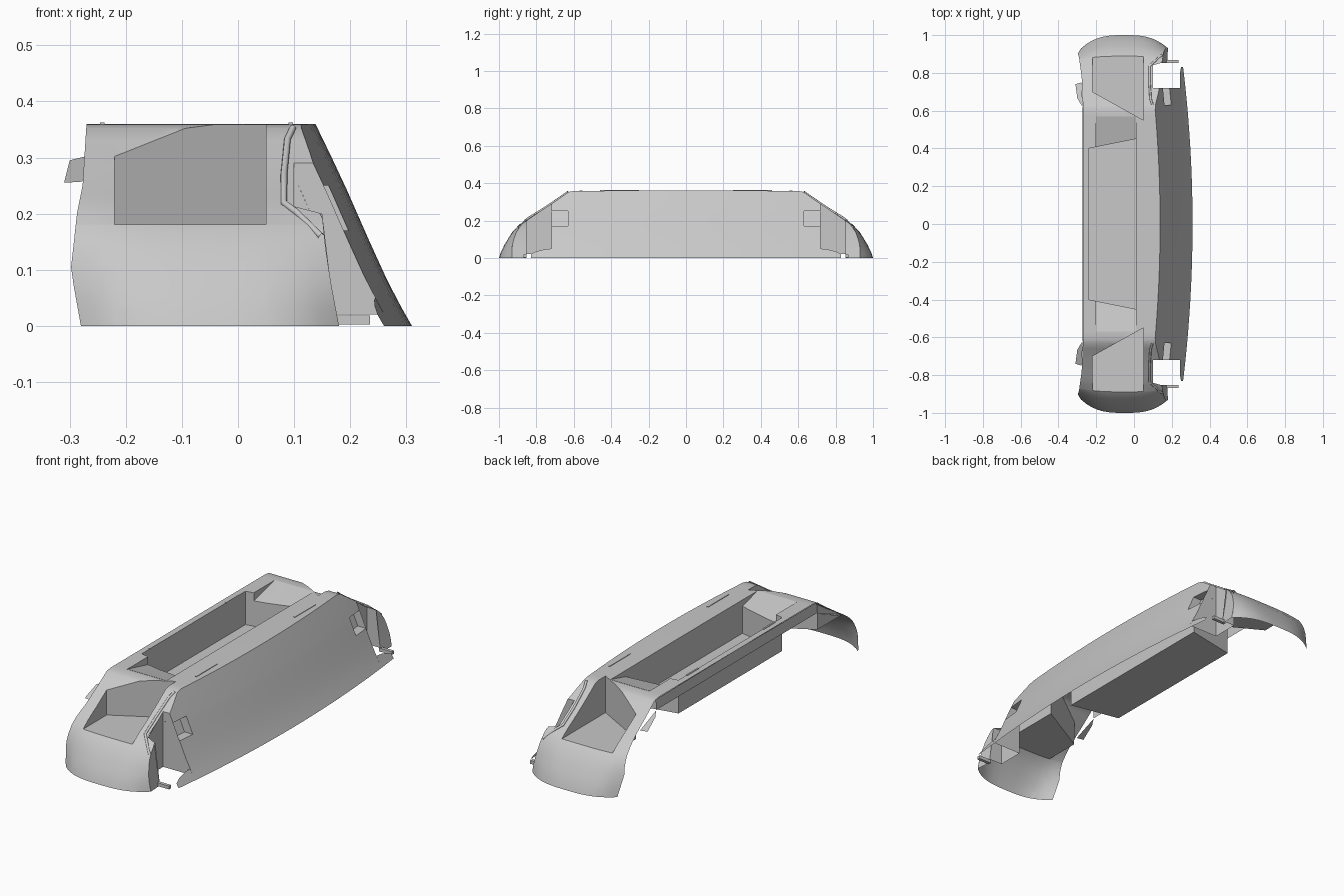
import bpy, bmesh, math
from mathutils import Vector

old = bpy.data.objects.get("Cube")
if old:
    bpy.data.objects.remove(old)

GREY = (0.58, 0.58, 0.58, 1)
mat = bpy.data.materials.new("plain grey")
mat.use_nodes = True
mat.diffuse_color = GREY
mat.node_tree.nodes["Principled BSDF"].inputs["Base Color"].default_value = GREY


def lerp(points, t):
    """Piecewise linear value from (t, value) pairs."""
    for (a, va), (b, vb) in zip(points, points[1:]):
        if t <= b:
            return va + (vb - va) * max(0, t - a) / (b - a)
    return points[-1][1]


# Shape rules: end slope height, rim edges and side skin
SLOPE = [(0, .36), (.6, .359), (.63, .352), (.7, .302), (.78, .25), (.84, .215),
         (.89, .18), (.93, .137), (.97, .072), (.99, .03), (1, 0)]
LEFT = [(0, -.28), (.1, -.298), (.2, -.287), (.25, -.277), (.36, -.27)]
RIGHT = [(0, .18), (.08, .165), (.14, .156), (.2, .15), (.212, .1), (.36, .1)]
SKIN = [(0, .31), (.04, .287), (.09, .262), (.14, .239), (.19, .217),
        (.24, .195), (.3, .167), (.36, .138)]


def skin_x(y, z):
    return lerp(SKIN, z) - .05 * (y / .83) ** 2


def end_y(x, y):
    """Round the end in plan, more towards the bottom."""
    t = max(0, (y - .62) / .38)
    return y - .07 * abs((x + .05) / .23) ** 3 * t ** 4


def finish(name, bm, facing):
    """Turn faces outward, mirror front to back and shade."""
    bmesh.ops.remove_doubles(bm, verts=bm.verts, dist=.0003)
    bmesh.ops.recalc_face_normals(bm, faces=bm.faces)
    total = sum((f.normal * f.calc_area() for f in bm.faces), Vector())
    if total.dot(Vector(facing)) < 0:
        bmesh.ops.reverse_faces(bm, faces=bm.faces)
    me = bpy.data.meshes.new(name)
    bm.to_mesh(me)
    bm.free()
    me.materials.append(mat)
    ob = bpy.data.objects.new(name, me)
    bpy.context.collection.objects.link(ob)
    mod = ob.modifiers.new("front and back", 'MIRROR')
    mod.use_axis = (False, True, False)
    mod.merge_threshold = .0005
    bpy.ops.object.select_all(action='DESELECT')
    ob.select_set(True)
    bpy.context.view_layer.objects.active = ob
    bpy.ops.object.shade_smooth_by_angle(angle=math.radians(30))


def grid(bm, rows):
    verts = [[bm.verts.new(p) for p in row] for row in rows]
    for r, s in zip(verts, verts[1:]):
        for i in range(len(r) - 1):
            bm.faces.new((r[i], r[i + 1], s[i + 1], s[i]))


def cut(bm, co, no):
    geom = bm.verts[:] + bm.edges[:] + bm.faces[:]
    bmesh.ops.bisect_plane(bm, geom=geom, dist=1e-5, plane_co=co, plane_no=no)


def sink(bm, inside, move):
    """Extrude the faces that pass a rule and move them, leaving walls."""
    faces = [f for f in bm.faces if abs(f.normal.z) + abs(f.normal.x) > .1
             and inside(f.calc_center_median())]
    res = bmesh.ops.extrude_face_region(bm, geom=faces)
    bmesh.ops.delete(bm, geom=faces, context='FACES')
    for v in res["geom"]:
        if isinstance(v, bmesh.types.BMVert):
            move(v)
    # no wall on the mirror plane
    bm.normal_update()
    seam = [f for f in bm.faces if all(abs(v.co.y) < 1e-4 for v in f.verts)]
    bmesh.ops.delete(bm, geom=seam, context='FACES')


def plate(name, points, facing):
    bm = bmesh.new()
    bm.faces.new([bm.verts.new(p) for p in points])
    finish(name, bm, facing)


def block(name, lo, hi):
    bm = bmesh.new()
    bmesh.ops.create_cube(bm, size=1)
    for v in bm.verts:
        v.co = [a + (b - a) * (c + .5) for a, b, c in zip(lo, hi, v.co)]
    finish(name, bm, (0, 0, 1))


# Top deck running into the rounded end, with trough and corner pits sunk in
bm = bmesh.new()
rows = []
for y in [0, .2, .4, .55, .6, .615, .63, .66, .7, .74, .78, .81, .843, .86,
          .875, .89, .91, .93, .95, .97, .98, .99, 1]:
    z = lerp(SLOPE, y)
    x0, x1 = lerp(LEFT, z), lerp(RIGHT, z)
    xs = [x0 + (x1 - x0) * i / 16 for i in range(17)]
    rows.append([(x, end_y(x, y), z) for x in xs])
grid(bm, rows)


def trough_end(x):
    return .4 + .2 * (x + .24)


def pit_back(x):
    return .7 - (x + .22) * .15 / .27


for x in (-.24, -.22, -.2, .01, .05):
    cut(bm, (x, 0, 0), (1, 0, 0))
cut(bm, (0, .57, 0), (0, 1, 0))
cut(bm, (0, 0, .181), (0, 0, 1))
cut(bm, (-.24, .4, 0), (-.2, 1, 0))
cut(bm, (-.22, .7, 0), (.15, .27, 0))
bm.normal_update()


def in_trough(c):
    return -.24 < c.x < .01 and c.y < trough_end(c.x)


def in_scoop(c):
    return in_trough(c) or (-.2 < c.x < .01 and c.y < .57)


def ramp(v):
    v.co.z = .36 - .04 * min(1, max(0, .57 - v.co.y) / .15)


def trough_floor(v):
    v.co.z = .196


def pit_floor(v):
    v.co.z = .18


sink(bm, in_scoop, ramp)
sink(bm, lambda c: in_trough(c) and c.z < .345, trough_floor)
sink(bm, lambda c: -.22 < c.x < .05 and c.y > pit_back(c.x) and c.z > .181, pit_floor)
finish("deck_and_ends", bm, (0, 0, 1))

# Turned-down rear edge of the deck
plate("rear_flange", [(-.27, 0, .36), (-.27, .62, .356), (-.272, .62, .305),
                      (-.272, 0, .305)], (-1, 0, 0))

# Side return of the rounded end, back to the lamp opening
bm = bmesh.new()
rows = []
for y in (.87, .89, .91, .93, .95, .97, .985, 1):
    z = lerp(SLOPE, y)
    x = lerp(RIGHT, z)
    rows.append([(x, end_y(x, y), z), (x - .005, .852, z)])
grid(bm, rows)
finish("end_return", bm, (1, 0, 0))

# Long curved side skin with a folded top edge and a small recess at each end
bm = bmesh.new()
rows = []
for y in [i * .08 for i in range(8)] + [.6, .63, .66, .69, .72]:
    top = lerp(SLOPE, y)
    row = [(.099, y, top)]
    row += [(skin_x(y, top * (1 - i / 12)), y, top * (1 - i / 12)) for i in range(13)]
    rows.append(row)
grid(bm, rows)
for z in (.17, .25):
    cut(bm, (0, 0, z), (0, 0, 1))
bm.normal_update()


def push_in(v):
    v.co.x -= .045


sink(bm, lambda c: c.y > .63 and .17 < c.z < .25, push_in)
finish("side_skin", bm, (1, 0, 0))

# Lower lip of the skin carried past the lamp opening
bm = bmesh.new()
grid(bm, [[(skin_x(y, z), y, z) for z in (h, h / 2, 0)]
          for y, h in ((.72, .05), (.76, .045), (.8, .035), (.83, .02))])
finish("skin_lip", bm, (1, 0, 0))

# Lamp opening: wall towards the skin, inner wall and outer end
wall = [(skin_x(.72, z), .72, z) for z in (.02, .09, .17)]
wall += [(skin_x(.72, z) - .045, .72, z) for z in (.17, .25)]
wall += [(skin_x(.72, z), .72, z) for z in (.25, .29)]
plate("opening_wall", wall + [(.1, .72, .29), (.1, .72, .02)], (0, 1, 0))
plate("opening_back", [(.1, .72, .02), (.1, .852, .02), (.1, .852, .2),
                       (.1, .72, .29)], (1, 0, 0))
plate("opening_end", [(.1, .852, .02), (.172, .852, .02), (.15, .852, .2),
                      (.1, .852, .2)], (0, -1, 0))

# Brackets and clips
block("lower_bracket", (.165, .852, .002), (.235, .868, .018))
plate("edge_tab", [(-.272, .62, .302), (-.3, .665, .295),
                   (-.31, .74, .255), (-.277, .75, .257)], (-1, 0, 0))
block("rear_deck_trim", (-.246, .25, .357), (-.238, .34, .362))
block("front_deck_trim", (.09, .3, .357), (.098, .46, .362))

# Raised lamp trim along the end slope
curve = bpy.data.curves.new("lamp_trim", 'CURVE')
curve.dimensions = '3D'
curve.bevel_depth = .006
curve.bevel_resolution = 2
path = [(.098, .63), (.088, .66), (.082, .75), (.082, .835), (.105, .86), (.148, .91)]
spline = curve.splines.new('POLY')
spline.points.add(len(path) - 1)
for p, (x, y) in zip(spline.points, path):
    p.co = (x, end_y(x, y), lerp(SLOPE, y) + .001, 1)
curve.materials.append(mat)
trim = bpy.data.objects.new("lamp_trim", curve)
bpy.context.collection.objects.link(trim)
mirror = trim.modifiers.new("front and back", 'MIRROR')
mirror.use_axis = (False, True, False)
